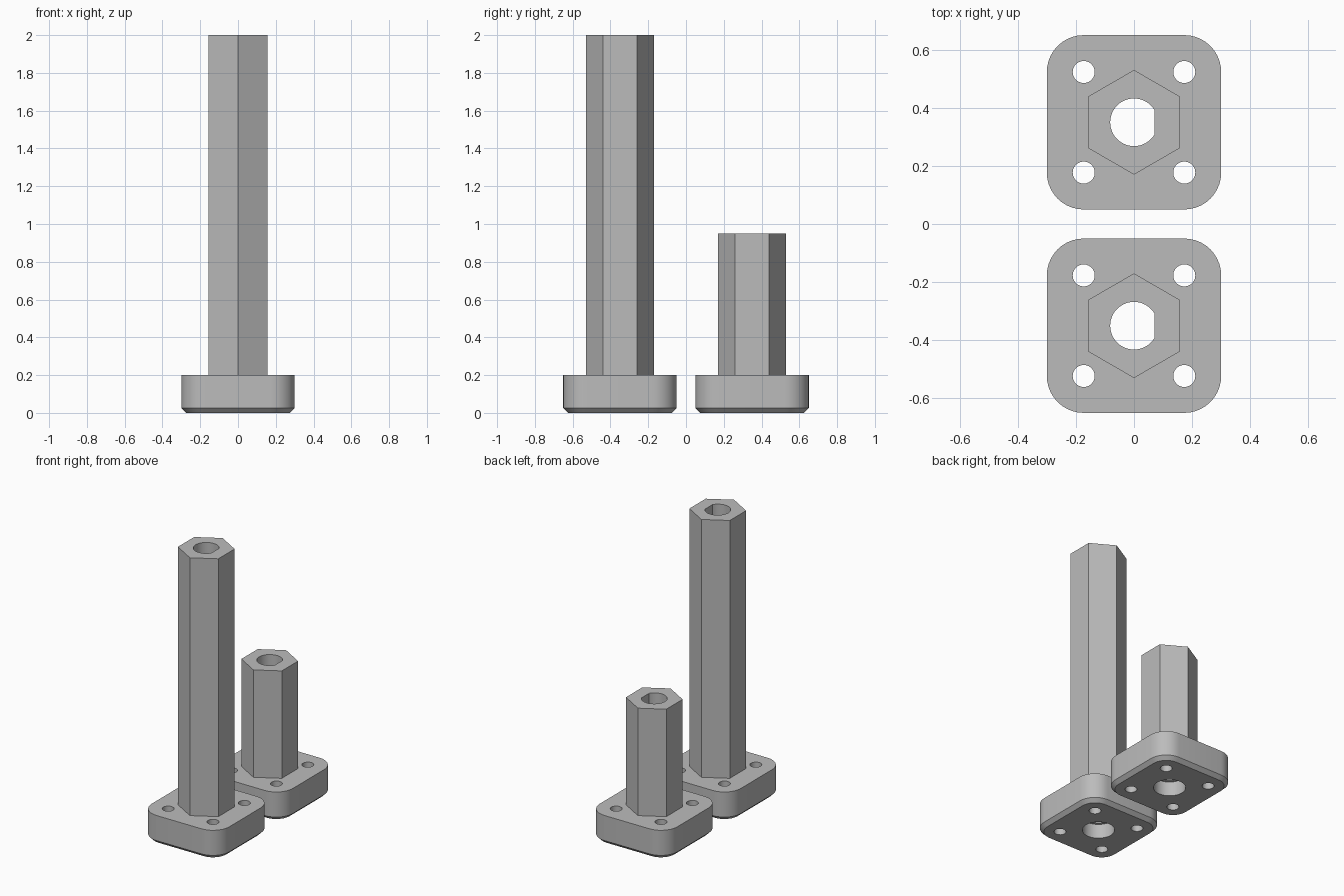
import bpy
from math import cos, sin, pi, asin

cube = bpy.data.objects.get("Cube")
if cube:
    bpy.data.objects.remove(cube)

grey = bpy.data.materials.new("plain_grey")
grey.use_nodes = True
GREY = (0.5, 0.5, 0.5, 1)
grey.diffuse_color = GREY
grey.node_tree.nodes["Principled BSDF"].inputs["Base Color"].default_value = GREY


def arc(cx, cy, r, a0, a1, n):
    """Points along an arc, both ends included."""
    return [(cx + r * cos(a0 + (a1 - a0) * i / n),
             cy + r * sin(a0 + (a1 - a0) * i / n)) for i in range(n + 1)]


def circle(r, n=40, cx=0, cy=0, start=0):
    return arc(cx, cy, r, start, start + 2 * pi, n)[:-1]


def rounded_square(half, r):
    c = half - r
    points = []
    for i, (sx, sy) in enumerate([(1, 1), (-1, 1), (-1, -1), (1, -1)]):
        points += arc(sx * c, sy * c, r, i * pi / 2, (i + 1) * pi / 2, 10)
    return points


def loft(name, layers, y):
    """Closed solid through stacked outlines, each given as (outline, z)."""
    n = len(layers[0][0])
    verts = [(px, py + y, z) for outline, z in layers for px, py in outline]
    faces = [list(range(n))[::-1], list(range(len(verts) - n, len(verts)))]
    for k in range(len(layers) - 1):
        for i in range(n):
            j = (i + 1) % n
            faces.append([k * n + i, k * n + j, (k + 1) * n + j, (k + 1) * n + i])
    mesh = bpy.data.meshes.new(name)
    mesh.from_pydata(verts, [], faces)
    mesh.materials.append(grey)
    obj = bpy.data.objects.new(name, mesh)
    bpy.context.collection.objects.link(obj)
    return obj


def prism(name, outline, z0, z1, y):
    return loft(name, [(outline, z0), (outline, z1)], y)


def combine(obj, other, operation):
    bpy.context.view_layer.objects.active = obj
    mod = obj.modifiers.new("combine", 'BOOLEAN')
    mod.operation, mod.solver, mod.object = operation, 'EXACT', other
    bpy.ops.object.modifier_apply(modifier=mod.name)
    bpy.data.objects.remove(other)


def flanged_post(name, y, height):
    # Rounded base plate with a chamfered underside
    post = loft(name, [(rounded_square(0.275, 0.102), 0),
                       (rounded_square(0.3, 0.127), 0.025),
                       (rounded_square(0.3, 0.127), 0.2)], y)
    # Hexagonal column
    column = prism("column", circle(0.18, 6, start=pi / 2), 0.15, height, y)
    combine(post, column, 'UNION')
    # Through bore with one flat side
    a = pi / 2 - asin(0.07 / 0.082)
    bore = prism("bore", arc(0, 0, 0.082, a, 2 * pi - a, 40), -0.1, height + 0.1, y)
    combine(post, bore, 'DIFFERENCE')
    # Wider recess under the base
    combine(post, prism("recess", circle(0.102), -0.1, 0.1, y), 'DIFFERENCE')
    # Four screw holes
    for sx in (-1, 1):
        for sy in (-1, 1):
            hole = prism("screw_hole", circle(0.038, 24, sx * 0.173, sy * 0.173),
                         -0.1, 0.3, y)
            combine(post, hole, 'DIFFERENCE')
    bpy.ops.object.select_all(action='DESELECT')
    post.select_set(True)
    bpy.context.view_layer.objects.active = post
    bpy.ops.object.shade_smooth_by_angle(angle=pi / 6)


flanged_post("tall_post", -0.35, 2)
flanged_post("short_post", 0.35, 0.95)
